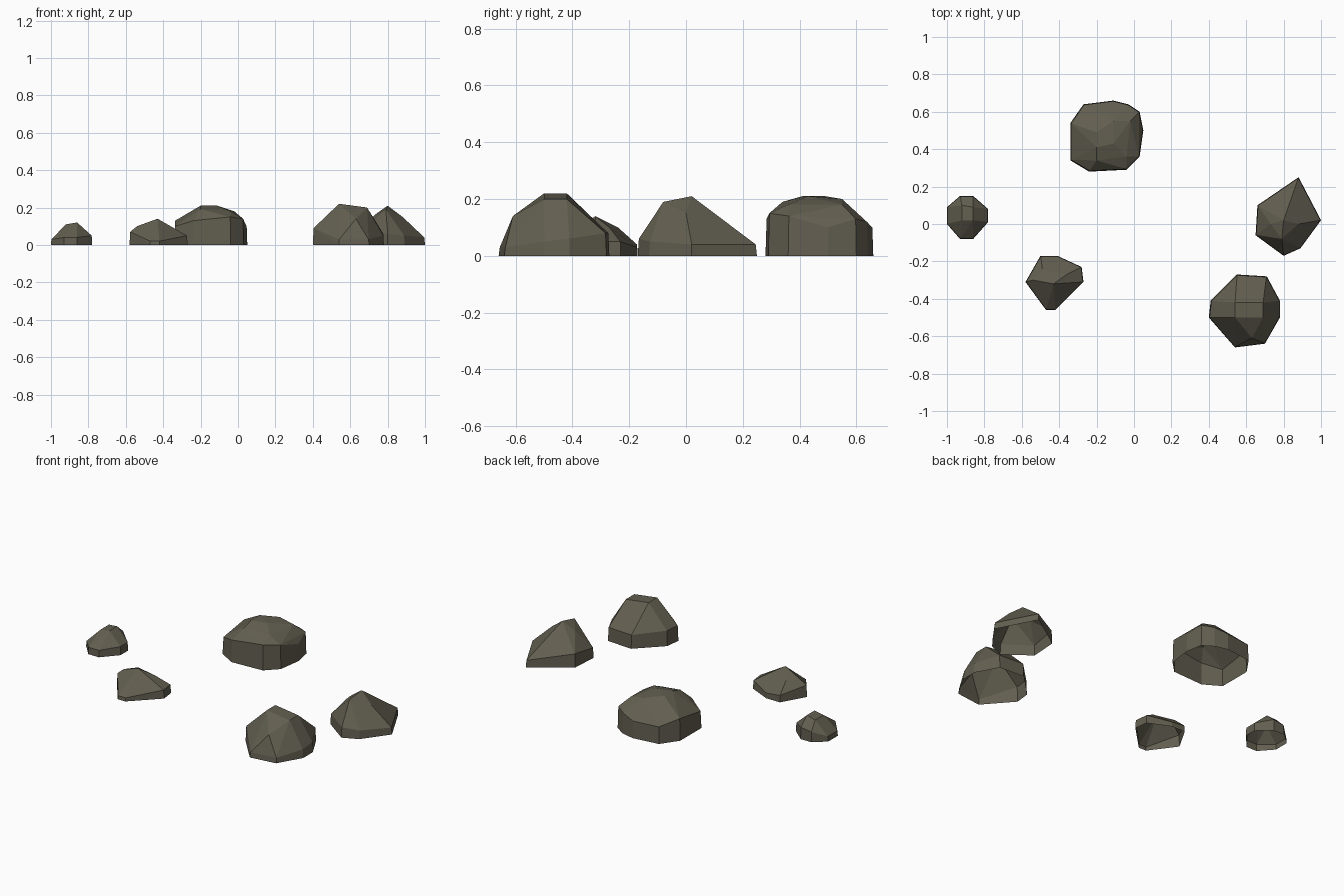
import bpy
import bmesh
from math import radians
from mathutils import Vector

default_cube = bpy.data.objects.get("Cube")
if default_cube:
    bpy.data.objects.remove(default_cube, do_unlink=True)


def make_material(name, colour):
    material = bpy.data.materials.new(name)
    material.use_nodes = True
    material.diffuse_color = colour
    shader = next(n for n in material.node_tree.nodes if n.type == "BSDF_PRINCIPLED")
    shader.inputs["Base Color"].default_value = colour
    return material


stone = make_material("dark olive stone", (0.122, 0.112, 0.08, 1.0))


def make_rock(name, rim, crown):
    """Chisel a rock: rim points drop straight to the ground, crown points cap it."""
    mesh_builder = bmesh.new()
    centre = sum((Vector((x, y, 0)) for x, y, z in rim), Vector()) / len(rim)
    for x, y, z in rim:
        ground_point = Vector((x, y, 0))
        rim_point = ground_point.lerp(centre, 0.02)
        rim_point.z = z
        mesh_builder.verts.new(ground_point)
        mesh_builder.verts.new(rim_point)
    for point in crown:
        mesh_builder.verts.new(point)

    # Wrap the points, then drop anything buried inside
    hull = bmesh.ops.convex_hull(mesh_builder, input=mesh_builder.verts[:])
    buried = {v for v in hull["geom_interior"] + hull["geom_unused"]
              if isinstance(v, bmesh.types.BMVert)}
    bmesh.ops.delete(mesh_builder, geom=list(buried), context="VERTS")
    bmesh.ops.recalc_face_normals(mesh_builder, faces=mesh_builder.faces[:])

    # The underside is open where the rock meets the ground
    underside = [face for face in mesh_builder.faces
                 if all(vert.co.z < 0.001 for vert in face.verts)]
    bmesh.ops.delete(mesh_builder, geom=underside, context="FACES")

    # Merge nearly level triangles into broad facets
    bmesh.ops.dissolve_limit(mesh_builder, angle_limit=radians(5),
                             verts=mesh_builder.verts[:], edges=mesh_builder.edges[:])
    mesh = bpy.data.meshes.new(name)
    mesh_builder.to_mesh(mesh)
    mesh_builder.free()
    mesh.materials.append(stone)
    rock = bpy.data.objects.new(name, mesh)
    bpy.context.collection.objects.link(rock)
    return rock


# Broad rock at the back
make_rock(
    "back_rock",
    rim=[(-.34, .34, .1), (-.24, .28, .13), (-.04, .29, .15), (.03, .36, .14),
         (.05, .5, .1), (.03, .6, .13), (-.03, .64, .12), (-.11, .66, .1),
         (-.27, .64, .1), (-.34, .54, .13)],
    crown=[(-.2, .41, .21), (-.2, .49, .21), (-.11, .55, .2), (-.11, .43, .21),
           (-.2, .34, .19), (-.04, .36, .18), (-.02, .55, .18)],
)

# Tall rock at the front left, with a narrow flat top
make_rock(
    "front_left_rock",
    rim=[(.4, -.5, .09), (.41, -.41, .09), (.55, -.27, .08), (.71, -.28, .08),
         (.78, -.41, .06), (.78, -.5, .05), (.7, -.64, .03), (.54, -.66, .03)],
    crown=[(.54, -.5, .22), (.54, -.42, .22), (.69, -.5, .2), (.69, -.42, .2),
           (.63, -.61, .14)],
)

# Pointed rock on the left with a low spur towards the back
make_rock(
    "left_rock",
    rim=[(.65, -.06, .06), (.66, .1, .08), (.8, .19, .05), (.88, .25, .04),
         (1, .02, .04), (.89, -.13, .05), (.8, -.17, .06)],
    crown=[(.8, .02, .21), (.79, -.08, .19), (.88, 0, .15), (.73, 0, .16)],
)

# Low wedge-shaped rock at the front right
make_rock(
    "front_right_rock",
    rim=[(-.58, -.31, .07), (-.5, -.17, .04), (-.41, -.17, .03), (-.28, -.23, .05),
         (-.27, -.31, .05), (-.42, -.46, .02), (-.47, -.46, .02)],
    crown=[(-.54, -.3, .1), (-.43, -.32, .14), (-.49, -.24, .1), (-.36, -.27, .1)],
)

# Small eight-sided rock on the right
make_rock(
    "right_small_rock",
    rim=[(-1, .09, .03), (-.93, .15, .06), (-.86, .15, .07), (-.78, .08, .05),
         (-.78, .01, .05), (-.86, -.08, .04), (-.93, -.08, .04), (-1, 0, .03)],
    crown=[(-.92, .1, .11), (-.92, .02, .11), (-.86, .02, .12), (-.86, .09, .12)],
)
